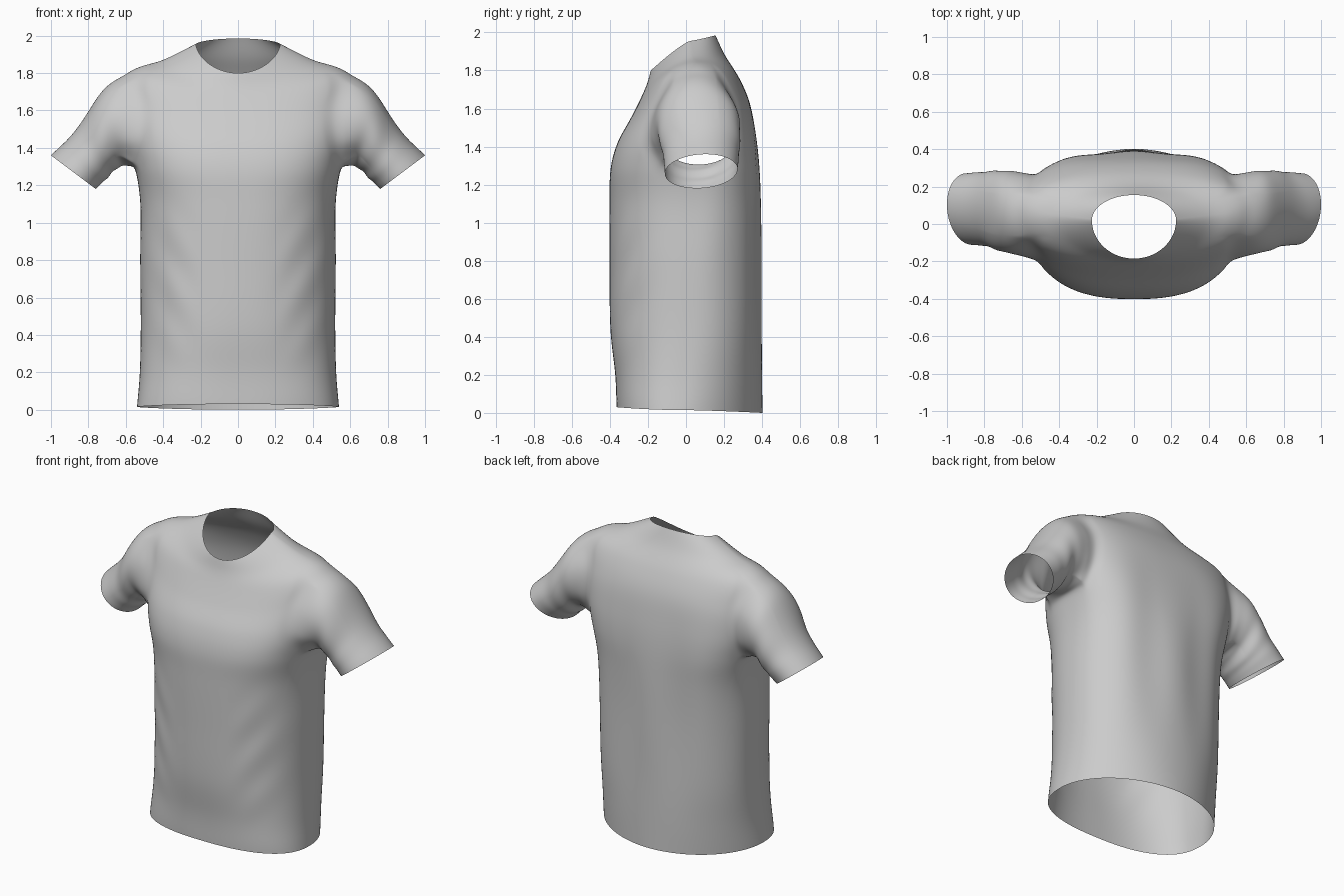
import bpy, bmesh, math
from mathutils import Vector

if "Cube" in bpy.data.objects:
    bpy.data.objects.remove(bpy.data.objects["Cube"])

M, STEPS = 30, 6             # columns per quarter, rows per key section
A0, HOLE = 36.0, 12          # armhole half angle and its column count

# Torso rings: z front, z side, z back, half width, y front, y side, y back, squareness, z blend, armhole angle
RINGS = [
    (0.03, 0.015, 0.0, 0.54, -0.365, -0.03, 0.402, 1.95, 1.5, 36),
    (0.20, 0.20, 0.20, 0.525, -0.372, 0.0, 0.400, 2.1, 2, 36),
    (0.45, 0.45, 0.45, 0.52, -0.398, 0.03, 0.398, 2.25, 2, 36),
    (0.80, 0.80, 0.80, 0.523, -0.402, 0.04, 0.398, 2.3, 2, 34),
    (1.10, 1.10, 1.10, 0.522, -0.402, 0.05, 0.395, 2.45, 2, 26),
    (1.28, 1.30, 1.30, 0.55, -0.397, 0.05, 0.387, 2.65, 2, 18),
    (1.42, 1.45, 1.47, 0.585, -0.36, 0.055, 0.367, 2.6, 2, 32),
    (1.55, 1.63, 1.63, 0.605, -0.29, 0.06, 0.335, 2.4, 2, 36),
    (1.66, 1.80, 1.76, 0.59, -0.235, 0.06, 0.28, 2.1, 2, 25),
    (1.73, 1.87, 1.88, 0.40, -0.205, 0.04, 0.205, 2.0, 1.6, 30),
    (1.80, 1.955, 1.985, 0.225, -0.185, 0.02, 0.155, 2.0, 1.2, 36),
]
# Sleeve rings: centre x, z, half axis x, z, y centre, y half width
SLEEVE = [
    (0.675, 1.505, 0.045, 0.205, 0.065, 0.22),
    (0.785, 1.365, 0.085, 0.127, 0.08, 0.20),
    (0.88, 1.27, 0.12, 0.09, 0.08, 0.19),
]


def spline(keys, u):
    """Catmull-Rom through equal-length number rows."""
    i = min(int(u), len(keys) - 2)
    f = u - i
    b, c = keys[i], keys[i + 1]
    a = keys[i - 1] if i > 0 else [2 * p - q for p, q in zip(b, c)]
    d = keys[i + 2] if i + 2 < len(keys) else [2 * q - p for p, q in zip(b, c)]
    return [0.5 * (2 * q + (r - p) * f + (2 * p - 5 * q + 4 * r - s) * f * f
                   + (3 * q - p - 3 * r + s) * f ** 3)
            for p, q, r, s in zip(a, b, c, d)]


def bump(v, lo, hi):
    """Smooth hump between lo and hi."""
    return math.sin(math.pi * (v - lo) / (hi - lo)) ** 2 if lo < v < hi else 0.0


def torso_point(u, t):
    zf, zs, zb, w, yf, yc, yb, p, k, a = spline(RINGS, u)
    q = abs(t)
    q = q * a / A0 if q <= A0 else 90 - (90 - q) * (90 - a) / (90 - A0)
    s = math.sin(math.radians(q))
    c = max(0.0, math.cos(math.radians(q)))
    if t > 0:
        p += 0.5 * bump(u, 3, 9)      # squarer shoulder blades
    else:
        p += 0.5 * bump(u, -2.5, 2.5)  # squarer front hem
    x = w * c ** (2 / p)
    y = yc + ((yb if t > 0 else yf) - yc) * s ** (2 / p)
    z = zs + ((zb if t > 0 else zf) - zs) * s ** k
    # Cloth folds: vertical on the back, diagonal at the front sides
    if t > 0:
        y += 0.008 * (math.cos(x * 17) - 1) * bump(z, 0.1, 1.75) * s
    else:
        y += 0.005 * math.sin(20 * z - 24 * x) * bump(x, 0.15, 0.55) * bump(z, 0.1, 1.25)
    return (0.0 if abs(t) > 89.99 else x, y, z)


bm = bmesh.new()

# Torso half
rows = (len(RINGS) - 1) * STEPS
grid = [[bm.verts.new(torso_point(r / STEPS, -90 + 90 * c / M))
         for c in range(2 * M + 1)] for r in range(rows + 1)]
r0, r1, lo, hi = 5 * STEPS, 8 * STEPS, M - HOLE, M + HOLE
for r in range(rows):
    for c in range(2 * M):
        if r0 <= r < r1 and lo <= c < hi:
            continue
        bm.faces.new((grid[r][c], grid[r][c + 1], grid[r + 1][c + 1], grid[r + 1][c]))

# Sleeve grown from the armhole loop
loop = ([grid[r0][c] for c in range(lo, hi + 1)]
        + [grid[r][hi] for r in range(r0 + 1, r1 + 1)]
        + [grid[r1][c] for c in range(hi - 1, lo - 1, -1)]
        + [grid[r][lo] for r in range(r1 - 1, r0, -1)])
paths = []
for v in loop:
    phi = math.atan2((v.co.z - 1.55) / 0.25, (v.co.y - 0.06) / 0.20)
    cs, sn = math.cos(phi), math.sin(phi)
    paths.append((phi, [tuple(v.co)] + [(cx + ax * sn, yc + hy * cs + 0.012 * j * sn, cz + az * sn)
                                        for j, (cx, cz, ax, az, yc, hy) in enumerate(SLEEVE)]))
count = 24
prev = loop
for j in range(1, count + 1):
    u = 3 * j / count
    axis = Vector(spline([(0.57, 0.06, 1.55)] + [(s[0], s[4], s[1]) for s in SLEEVE], u))
    ring = []
    for phi, keys in paths:
        co = Vector(spline(keys, u))
        # Slanting sleeve wrinkles, weaker on top
        wrinkle = 0.02 * math.sin(7 * u + 2.5 * math.cos(phi)) * bump(u, 0.3, 2.9)
        co += (co - axis) * wrinkle * (0.6 - 0.4 * math.sin(phi))
        ring.append(bm.verts.new(co))
    n = len(ring)
    for i in range(n):
        k = (i + 1) % n
        bm.faces.new((prev[i], prev[k], ring[k], ring[i]))
    prev = ring

# Soften the armhole join and drop unused points
bmesh.ops.delete(bm, geom=[v for v in bm.verts if not v.link_faces], context='VERTS')
near = set(loop)
for _ in range(2):
    near |= {e.other_vert(v) for v in list(near) for e in v.link_edges}
for _ in range(5):
    bmesh.ops.smooth_vert(bm, verts=list(near), factor=0.5,
                          use_axis_x=True, use_axis_y=True, use_axis_z=True)

mesh = bpy.data.meshes.new("shirt")
bm.to_mesh(mesh)
bm.free()
mesh.shade_smooth()
shirt = bpy.data.objects.new("shirt", mesh)
bpy.context.collection.objects.link(shirt)

# Other half and final smoothing
mirror = shirt.modifiers.new("mirror", 'MIRROR')
mirror.use_clip = True
mirror.merge_threshold = 0.0005
sub = shirt.modifiers.new("smooth", 'SUBSURF')
sub.levels = sub.render_levels = 1
